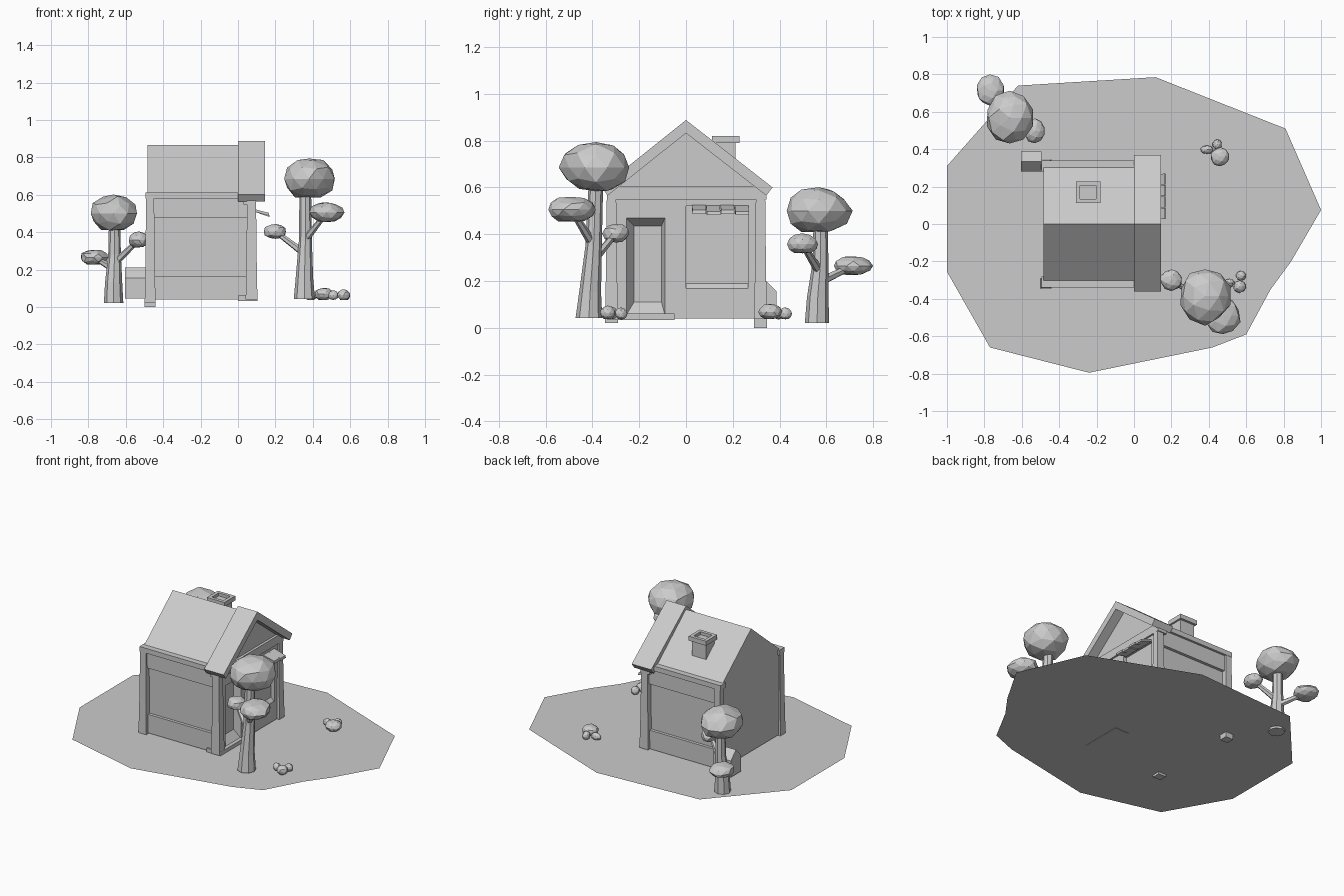
import bpy, bmesh, math, random
from mathutils import Vector

if "Cube" in bpy.data.objects:
    bpy.data.objects.remove(bpy.data.objects["Cube"])

random.seed(4)
grey = bpy.data.materials.new("plain grey")
grey.diffuse_color = (0.6, 0.6, 0.6, 1)
grey.use_nodes = True
grey.node_tree.nodes["Principled BSDF"].inputs["Base Color"].default_value = grey.diffuse_color


def finish(name, bm, solid=True):
    if solid:
        bmesh.ops.recalc_face_normals(bm, faces=bm.faces[:])
    me = bpy.data.meshes.new(name)
    bm.to_mesh(me)
    bm.free()
    me.materials.append(grey)
    ob = bpy.data.objects.new(name, me)
    bpy.context.collection.objects.link(ob)
    return ob


def loft(name, rings, caps=True):
    """Skin a list of point rings."""
    bm = bmesh.new()
    rs = [[bm.verts.new(p) for p in r] for r in rings]
    n = len(rs[0])
    for a, b in zip(rs, rs[1:]):
        for i in range(n):
            bm.faces.new((a[i], a[(i + 1) % n], b[(i + 1) % n], b[i]))
    if caps:
        bm.faces.new(rs[0][::-1])
        bm.faces.new(rs[-1])
    return finish(name, bm)


def prism(name, pts, x0, x1):
    """Extrude a (y, z) profile along x."""
    return loft(name, [[(x, y, z) for y, z in pts] for x in (x0, x1)])


def box(name, x0, x1, y0, y1, z0, z1):
    return prism(name, [(y0, z0), (y1, z0), (y1, z1), (y0, z1)], x0, x1)


def tube(name, path, sides=8):
    """Round tapered limb along (point, radius) pairs."""
    rings = []
    d = (Vector(path[-1][0]) - Vector(path[0][0])).normalized()
    u = d.cross(Vector((0.3, 1, 0.1))).normalized()
    v = d.cross(u)
    flat = d.z > 0.95
    if flat:
        u, v = Vector((1, 0, 0)), Vector((0, 1, 0))
    for p, r in path:
        rings.append([Vector(p) + r * (math.cos(a) * u + math.sin(a) * v)
                      for a in (2 * math.pi * i / sides for i in range(sides))])
    return loft(name, rings)


def blob(name, c, r, sub=2, jitter=0.07):
    """Faceted lump used for leaves and stones."""
    bm = bmesh.new()
    bmesh.ops.create_icosphere(bm, subdivisions=sub, radius=1.02)
    for v in bm.verts:
        v.co *= 1 + random.uniform(-jitter, jitter)
        if v.co.z < 0:
            v.co.z = max(v.co.z, -0.92)
        v.co = Vector(c) + Vector(v.co[i] * r[i] for i in range(3))
    return finish(name, bm)


# ground sheet
bm = bmesh.new()
outline = [(-1, .31), (-.62, .74), (.115, .785), (.81, .51), (1, .075), (.84, -.2),
           (.73, -.35), (.6, -.59), (.42, -.66), (-.24, -.795), (-.77, -.66), (-1, -.255)]
bm.faces.new([bm.verts.new((x, y, .035)) for x, y in outline[::-1]])
finish("ground", bm, solid=False)

# house body with gabled roof, and the front gable
prism("house_body", [(-.295, .04), (.295, .04), (.295, .60), (.305, .61), (0, .865),
                     (-.305, .61), (-.295, .60)], -.485, 0)
prism("front_gable", [(-.30, .60), (.30, .60), (0, .832)], 0, .08)
box("front_core", 0, .03, -.295, .295, .04, .60)

# overhanging front roof
prism("front_roof", [(0, .888), (.37, .60), (.343, .565), (0, .832), (-.335, .565), (-.36, .60)],
      0, .145)

# side walls: framed bands around a recessed panel, on both sides
for s, side in ((-1, "left"), (1, "right")):
    lo, hi = sorted((s * .28, s * .325))
    box(side + "_lower_band", -.46, .06, lo, hi, .04, .165)
    box(side + "_upper_band", -.46, .06, lo, hi, .475, .58)
    box(side + "_panel", -.46, .05, *sorted((s * .28, s * .305)), .16, .48)
    lo, hi = sorted((s * .28, s * .34))
    box(side + "_eave_beam", -.495, .05, lo, hi, .58, .613)
    # corner posts, slightly tapered
    for x0, x1, base, tag in ((-.495, -.445, 0 if s > 0 else .02, "rear"),
                              (.045, .10, .04, "front")):
        a, b = sorted((s * .295, s * .342))
        c = .004
        loft(side + "_" + tag + "_post",
             [[(x0 - k, a - k, z), (x1 + k, a - k, z), (x1 + k, b + k, z), (x0 - k, b + k, z)]
              for z, k in ((base, c), (.25, 0), (.612, -c))])

# front wall pieces around the door and window openings
for i, (y0, y1, z0, z1) in enumerate([
        (-.30, -.255, .04, .6), (-.255, -.09, .47, .6), (-.255, -.09, .04, .055),
        (-.09, 0, .04, .6), (0, .265, .52, .6), (0, .265, .04, .165), (.265, .30, .04, .6)]):
    box("front_wall_%d" % i, .02, .085, y0, y1, z0, z1)
box("front_beam", .03, .097, -.335, .345, .548, .605)
box("door_step", .0, .105, -.335, -.05, .033, .06)


def rect(x, y0, y1, z0, z1):
    return [(x, y0, z0), (x, y1, z0), (x, y1, z1), (x, y0, z1)]


# splayed doorway and recessed shop window with sloping sill
loft("door_frame", [rect(.085, -.255, -.09, .055, .47), rect(.04, -.222, -.105, .11, .435)], False)
box("door", .03, .041, -.222, -.105, .11, .435)
box("window", .03, .06, 0, .265, .165, .52)
prism("window_sill", [(0, .165), (.265, .165), (.265, .168), (0, .168)], .05, .085)
loft("sill_slope", [[(.055, y, .165), (.085, y, .165), (.06, y, .19)] for y in (0, .265)])

# striped awning: four slanted slats with uneven lower edges
for i in range(4):
    y0 = .025 + i * .061
    d = .006 * (i % 2)
    loft("awning_%d" % i, [[(.08, y, .525), (.165, y + .003, .503 - d), (.168, y + .003, .487 - d),
                            (.08, y, .512)] for y in (y0, y0 + .058)])

# chimney with hollow cap
box("chimney", -.298, -.192, .125, .212, .66, .795)


def cap_ring(k, z):
    return [(-.31 + k, .112 + k, z), (-.18 - k, .112 + k, z),
            (-.18 - k, .228 - k, z), (-.31 + k, .228 - k, z)]


loft("chimney_cap", [cap_ring(0, .79), cap_ring(0, .82), cap_ring(.022, .82), cap_ring(.022, .80)])

# small lean-to shed at the rear corner
prism("small_shed", [(.28, .045), (.387, .045), (.387, .155), (.333, .21), (.28, .155)],
      -.605, -.495)

# trees: trunk, crown and two leafy side branches
trees = {
    "front_tree": dict(
        trunk=[((.355, -.415, .042), .057), ((.355, -.41, .15), .047), ((.36, -.395, .35), .035),
               ((.36, -.385, .62), .031)],
        crown=((.38, -.385, .685), (.135, .148, .11)),
        sides=[((.36, -.40, .36), (.475, -.49, .505), (.092, .103, .055)),
               ((.35, -.395, .29), (.20, -.30, .403), (.06, .056, .042))]),
    "rear_tree": dict(
        trunk=[((-.665, .56, .02), .052), ((-.665, .563, .13), .046), ((-.66, .575, .28), .034),
               ((-.66, .575, .45), .030)],
        crown=((-.665, .568, .50), (.121, .138, .098)),
        sides=[((-.66, .58, .20), (-.77, .715, .265), (.073, .082, .042)),
               ((-.655, .57, .24), (-.53, .498, .358), (.055, .065, .043))]),
}
for name, t in trees.items():
    tube(name + "_trunk", t["trunk"])
    blob(name + "_crown", *t["crown"])
    for i, (start, c, r) in enumerate(t["sides"]):
        tube("%s_branch_%d" % (name, i), [(start, .02), (c, .013)], 6)
        blob("%s_leaves_%d" % (name, i), c, r)

# stone clusters
for i, (x, y, z, rx, ry, rz) in enumerate([
        (.46, .36, .068, .05, .05, .034), (.445, .425, .06, .025, .027, .026),
        (.39, .397, .058, .033, .022, .024), (.51, -.315, .062, .027, .022, .026),
        (.565, -.335, .064, .033, .032, .03), (.572, -.277, .06, .027, .026, .026)]):
    blob("stone_%d" % i, (x, y, z), (rx, ry, rz), 2, .05)
